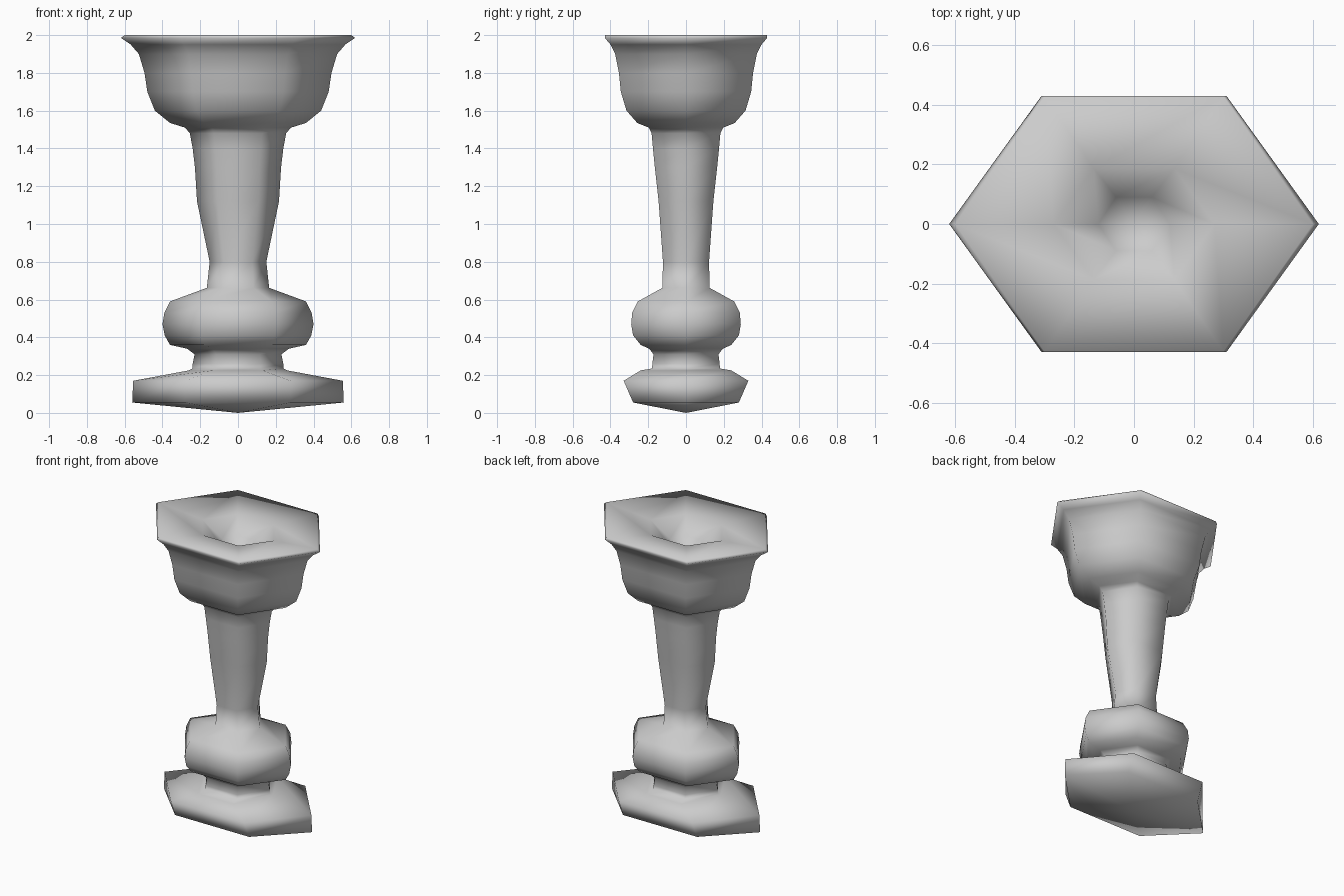
import bpy, bmesh

# Rings from foot to inner cup: (height, half width in x, half depth in y)
FOOT = [(0.055, 0.56, 0.28), (0.17, 0.555, 0.33), (0.225, 0.26, 0.24)]
NECK = [(0.235, 0.24, 0.18), (0.26, 0.24, 0.178), (0.31, 0.23, 0.172), (0.34, 0.27, 0.195)]
KNOP = [(0.36, 0.36, 0.24), (0.41, 0.388, 0.28), (0.47, 0.40, 0.29),
        (0.53, 0.39, 0.285), (0.59, 0.36, 0.255), (0.662, 0.165, 0.125)]
STEM = [(0.80, 0.15, 0.122), (1.12, 0.217, 0.145), (1.30, 0.228, 0.165), (1.40, 0.24, 0.175)]
BOWL = [(1.48, 0.255, 0.182), (1.51, 0.28, 0.197), (1.535, 0.36, 0.258), (1.60, 0.44, 0.315),
        (1.70, 0.48, 0.345), (1.80, 0.495, 0.355), (1.90, 0.525, 0.375),
        (1.95, 0.568, 0.40), (1.985, 0.62, 0.43)]
CUP = [(2.0, 0.60, 0.428), (1.97, 0.27, 0.186), (1.88, 0.12, 0.09)]
# Unit hexagon with points along x
HEX = [(1, 0), (0.5, 1), (-0.5, 1), (-1, 0), (-0.5, -1), (0.5, -1)]


def hex_lathe(name, rings, bottom, top):
    """Skin stacked hexagons and close each end to a centre point."""
    bm = bmesh.new()
    loops = [[bm.verts.new((u * rx, v * ry, z)) for u, v in HEX] for z, rx, ry in rings]
    for a, b in zip(loops, loops[1:]):
        for i in range(6):
            j = (i + 1) % 6
            bm.faces.new((a[i], a[j], b[j], b[i]))
    for loop, z in ((loops[0], bottom), (loops[-1], top)):
        tip = bm.verts.new((0, 0, z))
        for i in range(6):
            bm.faces.new((loop[i], loop[(i + 1) % 6], tip))
    bmesh.ops.recalc_face_normals(bm, faces=bm.faces)
    for f in bm.faces:
        f.smooth = True
    mesh = bpy.data.meshes.new(name)
    bm.to_mesh(mesh)
    bm.free()
    obj = bpy.data.objects.new(name, mesh)
    bpy.context.collection.objects.link(obj)
    return obj


# One continuous six-sided goblet
hex_lathe("goblet", FOOT + NECK + KNOP + STEM + BOWL + CUP, 0.0, 1.72)
